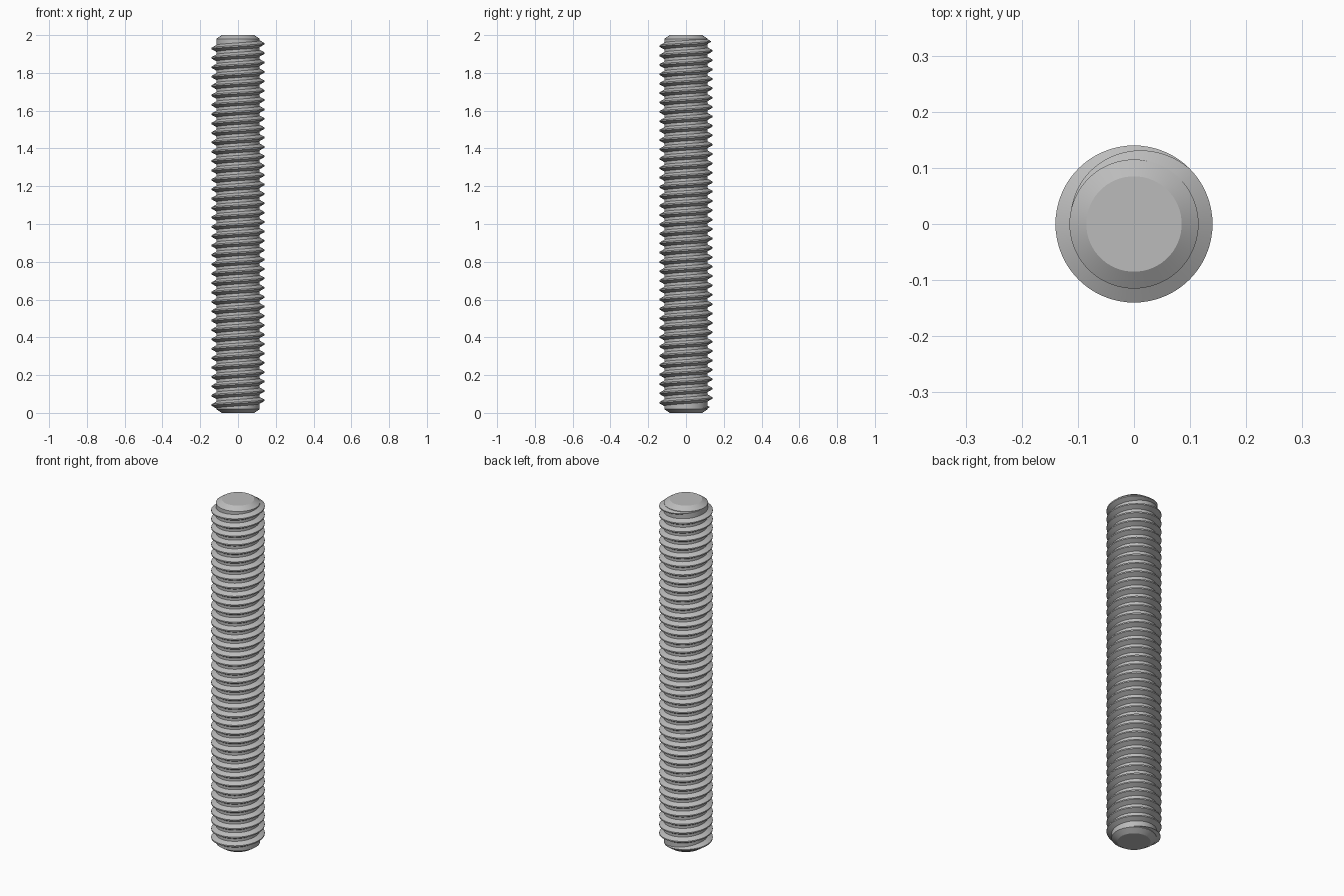
import bpy, bmesh
from math import cos, sin, pi, radians

if "Cube" in bpy.data.objects:
    bpy.data.objects.remove(bpy.data.objects["Cube"], do_unlink=True)

# Dimensions
LENGTH, ROOT, CREST, CHAMFER = 2.0, 0.115, 0.14, 0.02
TIP = 0.085                      # radius of the flat ends
TURNS = 39 + 1 / 3
Z_START, Z_END = 0.023, 1.977    # where the thread runs out
START = radians(45)
FADE = radians(120)              # run-out length
BASE, FLAT = 0.0185, 0.0035      # half widths at root and crest
SEG = 72

steel = bpy.data.materials.new("steel grey")
steel.use_nodes = True
colour = (0.5, 0.5, 0.5, 1)
steel.diffuse_color = colour
steel.node_tree.nodes["Principled BSDF"].inputs["Base Color"].default_value = colour


def finish(bm, name):
    bmesh.ops.recalc_face_normals(bm, faces=bm.faces)
    mesh = bpy.data.meshes.new(name)
    bm.to_mesh(mesh)
    bm.free()
    mesh.materials.append(steel)
    obj = bpy.data.objects.new(name, mesh)
    bpy.context.collection.objects.link(obj)
    bpy.ops.object.select_all(action="DESELECT")
    obj.select_set(True)
    bpy.context.view_layer.objects.active = obj
    bpy.ops.object.shade_smooth_by_angle(angle=radians(25))


def bridge(bm, a, b, closed):
    count = len(a) if closed else len(a) - 1
    for i in range(count):
        j = (i + 1) % len(a)
        bm.faces.new((a[i], a[j], b[j], b[i]))


# Plain core with chamfered ends
bm = bmesh.new()
profile = [(TIP, 0), (ROOT, CHAMFER), (ROOT, LENGTH - CHAMFER), (TIP, LENGTH)]
rings = [[bm.verts.new((r * cos(2 * pi * i / SEG), r * sin(2 * pi * i / SEG), z))
          for i in range(SEG)] for r, z in profile]
for a, b in zip(rings, rings[1:]):
    bridge(bm, a, b, True)
bm.faces.new(rings[0])
bm.faces.new(rings[-1])
finish(bm, "rod_core")

# Right-handed helical thread that tapers into the core at both ends
bm = bmesh.new()
steps = round(TURNS * SEG)
sweep = TURNS * 2 * pi
inner = ROOT - 0.002
sections = []
for k in range(steps + 1):
    t = k / steps
    turn = t * sweep
    fade = max(0.02, min(1, turn / FADE, (sweep - turn) / FADE))
    angle = START + turn
    z = Z_START + t * (Z_END - Z_START)
    top = ROOT + (CREST - ROOT) * fade
    section = [(inner, -BASE), (top, -FLAT), (top, FLAT), (inner, BASE)]
    sections.append([bm.verts.new((r * cos(angle), r * sin(angle), z + h * fade))
                     for r, h in section])
for a, b in zip(sections, sections[1:]):
    bridge(bm, a, b, True)
bm.faces.new(sections[0])
bm.faces.new(sections[-1])
finish(bm, "screw_thread")
